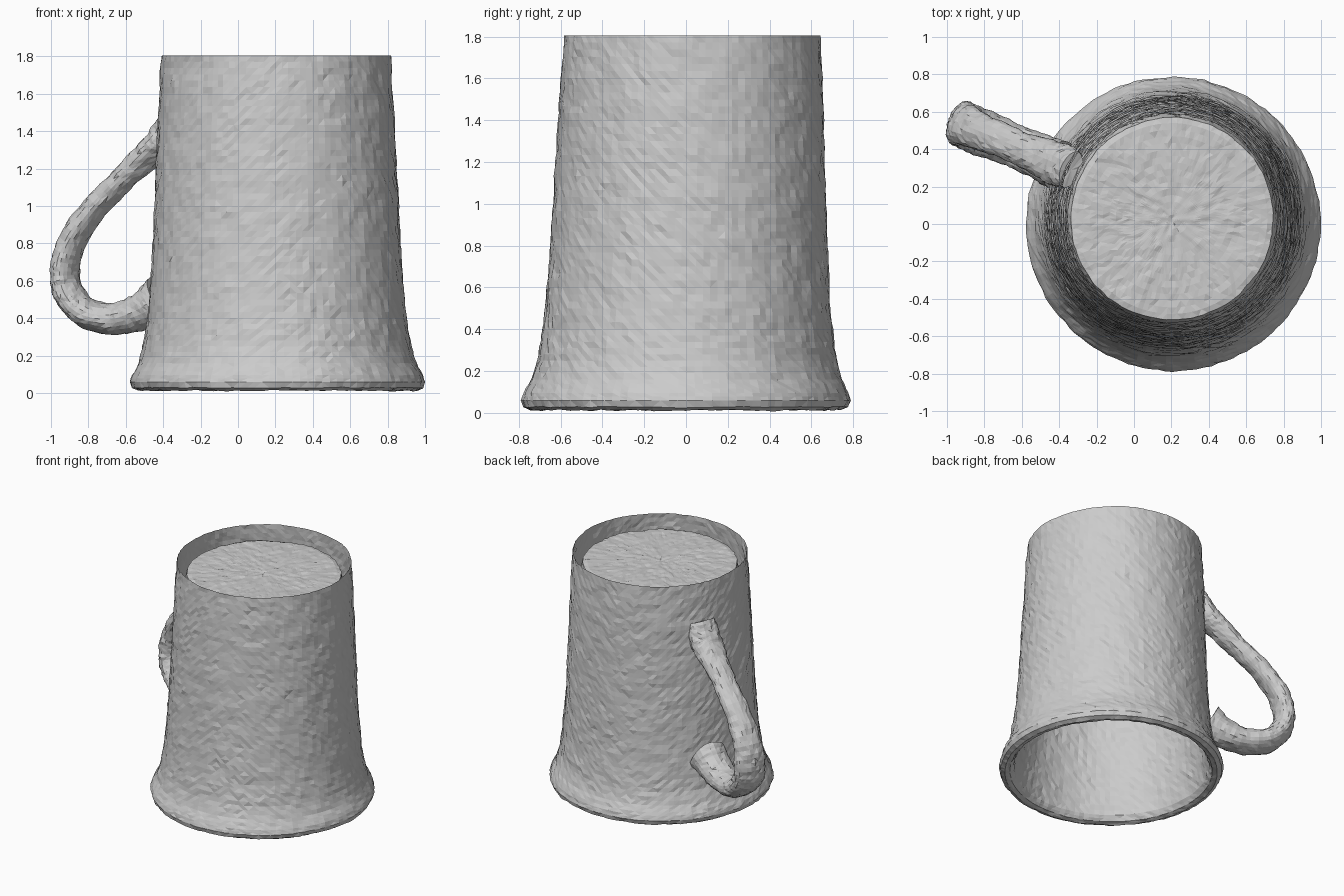
import bpy, bmesh, math
from mathutils import Vector, noise

if "Cube" in bpy.data.objects:
    bpy.data.objects.remove(bpy.data.objects["Cube"])

SEG = 120


def catmull(pts, n):
    """Smoothly resample a list of tuples, n steps per span."""
    v = [Vector(p) for p in pts]
    v = [2 * v[0] - v[1]] + v + [2 * v[-1] - v[-2]]
    out = []
    for i in range(1, len(v) - 2):
        a, b, c, d = v[i - 1:i + 3]
        for k in range(n):
            t = k / n
            out.append(0.5 * (2 * b + (c - a) * t + (2 * a - 5 * b + 4 * c - d) * t * t
                              + (3 * b - a - 3 * c + d) * t ** 3))
    return out + [v[-2]]


def resample(pts, step):
    """Subdivide a polyline to a maximum step length."""
    out = [Vector(pts[0])]
    for a, b in zip(pts, pts[1:]):
        a, b = Vector(a), Vector(b)
        n = max(1, math.ceil((b - a).length / step))
        out += [a.lerp(b, (k + 1) / n) for k in range(n)]
    return out


def rough(bm, amount):
    """Hand-worked, uneven surface; the flat cut at the top stays level."""
    bm.normal_update()
    moves = [(v, v.normal * amount * (0.7 * noise.noise(v.co * 9) + 0.8 * noise.noise(v.co * 30)))
             for v in bm.verts]
    for v, m in moves:
        if v.co.z > 1.795:
            m.z = 0
        v.co += m


def skin(name, rings, amount, cap_start=True):
    """Join rings of points into one surface with capped ends."""
    bm = bmesh.new()
    loops = [[bm.verts.new(p) for p in r] for r in rings]
    for a, b in zip(loops, loops[1:]):
        for i in range(len(a)):
            j = (i + 1) % len(a)
            bm.faces.new((a[i], a[j], b[j], b[i]))
    for loop in ([loops[0]] if cap_start else []) + [loops[-1]]:
        mid = bm.verts.new(sum((v.co for v in loop), Vector()) / len(loop))
        for i in range(len(loop)):
            bm.faces.new((loop[i], loop[(i + 1) % len(loop)], mid))
    bmesh.ops.recalc_face_normals(bm, faces=bm.faces)
    rough(bm, amount)
    bmesh.ops.triangulate(bm, faces=bm.faces)
    me = bpy.data.meshes.new(name)
    bm.to_mesh(me)
    bm.free()
    ob = bpy.data.objects.new(name, me)
    bpy.context.collection.objects.link(ob)
    return ob


# Upside-down mug body: outer wall cut open at the top, flared round lip,
# inner wall rising to the cup floor just below the cut
outer = [(0.612, 1.805), (0.63, 1.5), (0.643, 1.2), (0.657, 0.9), (0.674, 0.6),
         (0.692, 0.4), (0.715, 0.25), (0.742, 0.16), (0.776, 0.095), (0.786, 0.06),
         (0.776, 0.028), (0.745, 0.013)]
inner = [(0.71, 0.022), (0.685, 0.06), (0.66, 0.2), (0.638, 0.4), (0.608, 0.9),
         (0.573, 1.4), (0.555, 1.65), (0.54, 1.715), (0.51, 1.722), (0.02, 1.722)]
rings = []
for r, z in resample(outer + inner, 0.036):
    cx, cy = 0.21 - 0.004 * z, 0.017 * z
    rings.append([(cx + r * math.cos(2 * math.pi * i / SEG),
                   cy + r * math.sin(2 * math.pi * i / SEG), z) for i in range(SEG)])
skin("mug_body", rings, 0.009, cap_start=False)

# Looped handle: x, z, half thickness, half width
path = catmull([(-0.335, 1.50, 0.06, 0.10), (-0.385, 1.38, 0.08, 0.12),
                (-0.45, 1.305, 0.078, 0.11),
                (-0.60, 1.16, 0.067, 0.09), (-0.765, 0.99, 0.066, 0.095),
                (-0.885, 0.81, 0.068, 0.11), (-0.925, 0.65, 0.07, 0.122),
                (-0.89, 0.51, 0.073, 0.127), (-0.79, 0.42, 0.08, 0.125),
                (-0.64, 0.395, 0.085, 0.115), (-0.50, 0.44, 0.105, 0.12),
                (-0.405, 0.495, 0.14, 0.135)], 6)
side = Vector((0.42, 1, 0)).normalized()
centres = [Vector((x, 0.33 - 0.42 * (x + 0.43), z)) for x, z, t, w in path]
rings = []
for k, (x, z, t, w) in enumerate(path):
    tan = (centres[min(k + 1, len(path) - 1)] - centres[max(k - 1, 0)]).normalized()
    nor = tan.cross(side).normalized()
    rings.append([centres[k] + nor * t * math.cos(a) + side * w * math.sin(a)
                  for a in (2 * math.pi * i / 24 for i in range(24))])
skin("mug_handle", rings, 0.012)
